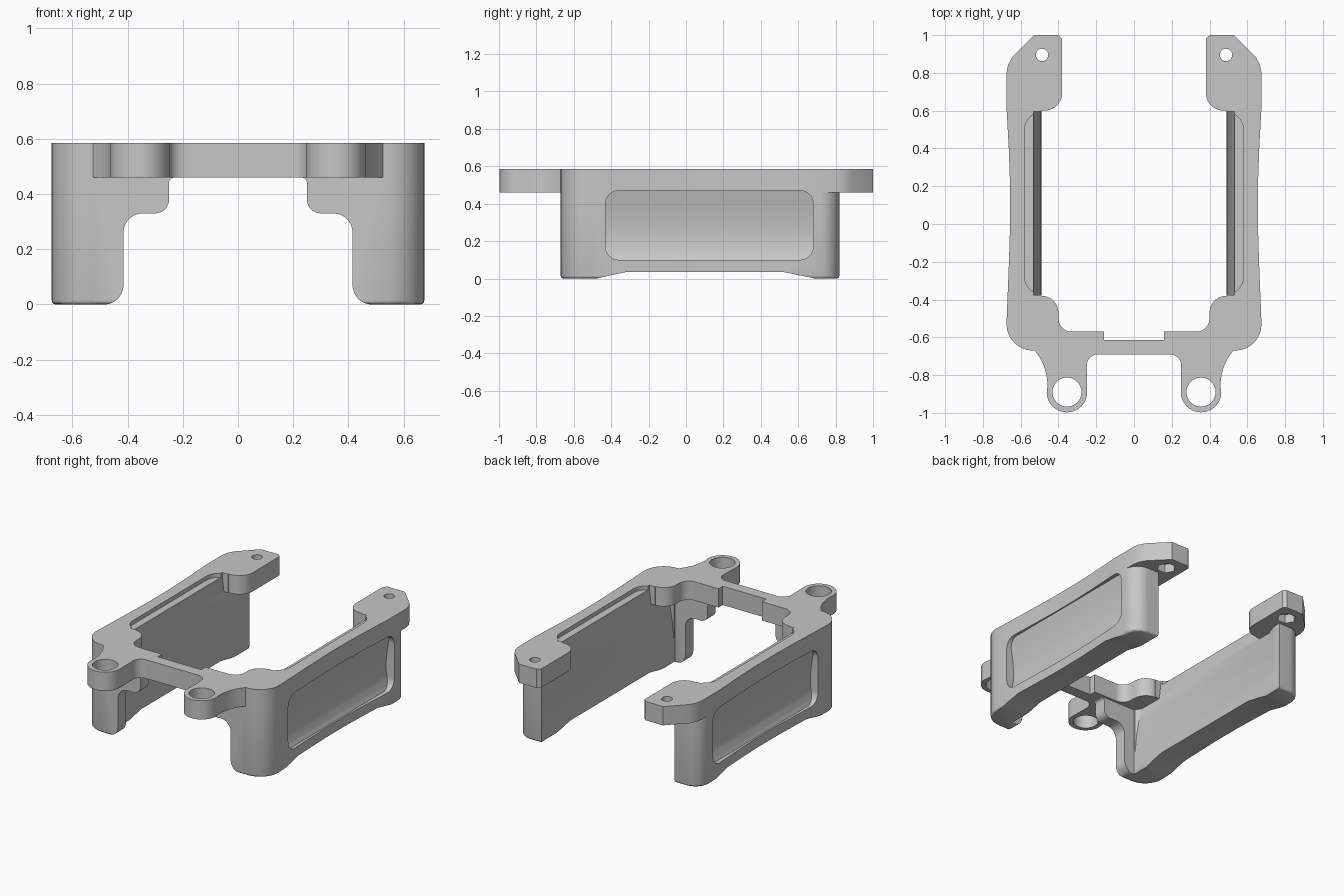
import bpy, bmesh, math
from mathutils import Vector

cube = bpy.data.objects.get("Cube")
if cube:
    bpy.data.objects.remove(cube, do_unlink=True)

TOP, UNDER = 0.585, 0.46

grey = bpy.data.materials.new("warm_grey")
grey.use_nodes = True
colour = (0.57, 0.57, 0.57, 1)
grey.diffuse_color = colour
grey.node_tree.nodes["Principled BSDF"].inputs["Base Color"].default_value = colour


def arc(cx, cy, r, start, end, n=10):
    angles = [math.radians(start + (end - start) * i / n) for i in range(n + 1)]
    return [(cx + r * math.cos(a), cy + r * math.sin(a)) for a in angles]


def prism(name, points, low, high, axis="z", rounding=0):
    """Extrude a flat outline along one axis."""
    place = {"x": lambda a, b, h: (h, a, b),
             "y": lambda a, b, h: (a, h, b),
             "z": lambda a, b, h: (a, b, h)}[axis]
    bm = bmesh.new()
    face = bm.faces.new([bm.verts.new(place(a, b, low)) for a, b in points])
    grown = bmesh.ops.extrude_face_region(bm, geom=[face])
    moved = [v for v in grown["geom"] if isinstance(v, bmesh.types.BMVert)]
    bmesh.ops.translate(bm, verts=moved, vec=Vector(place(0, 0, high - low)))
    bmesh.ops.recalc_face_normals(bm, faces=bm.faces[:])
    if rounding:
        rim = [e for e in bm.edges if all(abs(v.co.z - low) < 1e-5 for v in e.verts)]
        bmesh.ops.bevel(bm, geom=rim, offset=rounding, segments=3, profile=0.5, affect="EDGES")
    mesh = bpy.data.meshes.new(name)
    bm.to_mesh(mesh)
    bm.free()
    mesh.materials.append(grey)
    obj = bpy.data.objects.new(name, mesh)
    bpy.context.collection.objects.link(obj)
    return obj


def combine(obj, other, operation):
    bpy.ops.object.select_all(action="DESELECT")
    bpy.context.view_layer.objects.active = obj
    obj.select_set(True)
    other.hide_render = True
    mod = obj.modifiers.new("combine", "BOOLEAN")
    mod.operation, mod.solver, mod.object = operation, "EXACT", other
    bpy.ops.object.modifier_apply(modifier=mod.name)


def finish(obj, cutters):
    """Cut the half part, mirror it and shade it."""
    for cutter in cutters:
        combine(obj, cutter, "DIFFERENCE")
    mod = obj.modifiers.new("mirror", "MIRROR")
    mod.use_bisect_axis[0] = True
    bpy.ops.object.modifier_apply(modifier=mod.name)
    bpy.ops.object.shade_smooth_by_angle(angle=math.radians(30))


# Shared outline pieces
front_corner = arc(0.535, -0.53, 0.14, -94, 0)
waist = [(0.67, -0.4), (0.662, -0.2), (0.656, 0), (0.656, 0.2), (0.663, 0.4), (0.675, 0.62)]

# Top frame with front eyelets, slim bridge and rear tabs
frame_outline = ([(-0.02, -0.69)] + arc(0.19, -0.75, 0.06, 90, 0)
                 + arc(0.355, -0.89, 0.107, 180, 360, 20)
                 + [(0.457, -0.85), (0.463, -0.8), (0.477, -0.75), (0.497, -0.71)]
                 + front_corner + waist
                 + [(0.675, 0.8), (0.666, 0.845), (0.643, 0.885), (0.53, 1.0), (0.4, 1.0), (0.38, 0.98)]
                 + arc(0.475, 0.695, 0.095, 180, 270) + [(0.49, 0.6), (0.49, -0.38)]
                 + arc(0.49, -0.47, 0.09, 90, 180) + arc(0.33, -0.5, 0.07, 0, -90)
                 + [(0.16, -0.57), (0.16, -0.615), (-0.02, -0.615)])
top_frame = prism("top_frame", frame_outline, UNDER, TOP)

# Side wall with its front leg and rear post
wall_outline = ([(0.2, -0.67)] + front_corner + waist + arc(0.575, 0.72, 0.1, 0, 90)
                + [(0.49, 0.82), (0.49, -0.585), (0.2, -0.585)])
side_walls = prism("side_walls", wall_outline, 0, UNDER, rounding=0.015)

# Stepped arch under the bridge, and raised middle of the wall foot
arch = prism("arch_cutter", [(0, -0.1), (0.485, -0.1)] + arc(0.485, 0.07, 0.07, -90, -180)
             + arc(0.345, 0.26, 0.07, 0, 90) + arc(0.3, 0.38, 0.05, -90, -180)
             + arc(0.23, 0.44, 0.02, 0, 90) + [(0.23, 0.6), (0, 0.6)], -0.8, -0.5, "y")
foot = prism("foot_cutter", [(-0.48, 0), (-0.32, 0.035), (0.52, 0.035), (0.69, 0),
                             (0.69, -0.1), (-0.48, -0.1)], 0.3, 0.8, "x")

# Outer recess: a scooped floor inside a rounded window
window = prism("window_cutter", arc(0.61, 0.17, 0.07, -90, 0) + arc(0.61, 0.4, 0.07, 0, 90)
               + arc(-0.36, 0.4, 0.07, 90, 180) + arc(-0.36, 0.17, 0.07, 180, 270), 0.5, 0.8, "x")
recess = prism("recess_cutter", [(0.9, 0.05), (0.648, 0.095), (0.634, 0.125), (0.623, 0.16),
                                 (0.616, 0.2), (0.614, 0.24), (0.617, 0.29), (0.623, 0.34),
                                 (0.633, 0.4), (0.645, 0.455), (0.65, 0.48), (0.9, 0.6)], -0.6, 0.8, "y")
combine(recess, window, "INTERSECT")

# Curved inner face, running from the wall foot up through the frame window
face_profile = [(0.42, 0.08), (0.49, 0.085), (0.493, 0.18), (0.499, 0.28), (0.508, 0.37),
                (0.52, UNDER), (0.532, 0.56), (0.532, 0.7), (0.42, 0.7)]
opening = prism("opening_cutter", face_profile, -0.375, 0.595, "y")
panel = prism("panel_cutter", face_profile, -0.584, 0.8, "y")
# The hollow tapers off into the front leg and the rear post
taper = prism("taper_cutter", [(0.3, -0.584), (0.47, -0.584), (0.492, -0.575), (0.512, -0.555),
                               (0.525, -0.52), (0.56, -0.48), (0.56, 0.63), (0.527, 0.67),
                               (0.51, 0.705), (0.497, 0.75), (0.488, 0.795), (0.3, 0.795)], 0, 0.9)
combine(panel, taper, "INTERSECT")

# Shallow ledge along the rail
ledge = prism("ledge_cutter", [(0.48, -0.375)] + arc(0.48, -0.275, 0.1, -90, 0)[1:]
              + arc(0.48, 0.495, 0.1, 0, 90), 0.558, 0.7)

# Eyelet bores, tab holes and nut pockets
bore = prism("bore_cutter", arc(0.355, -0.89, 0.077, 0, 360, 40)[:-1], 0.4, 0.7)
hole = prism("hole_cutter", arc(0.487, 0.895, 0.033, 0, 360, 24)[:-1], 0.4, 0.7)
nut = prism("nut_cutter", arc(0.487, 0.895, 0.06, 0, 360, 6)[:-1], 0.4, 0.52)

finish(top_frame, [recess, opening, ledge, bore, hole, nut])
finish(side_walls, [arch, foot, recess, panel])
for cutter in (arch, foot, window, recess, opening, panel, taper, ledge, bore, hole, nut):
    bpy.data.objects.remove(cutter, do_unlink=True)
